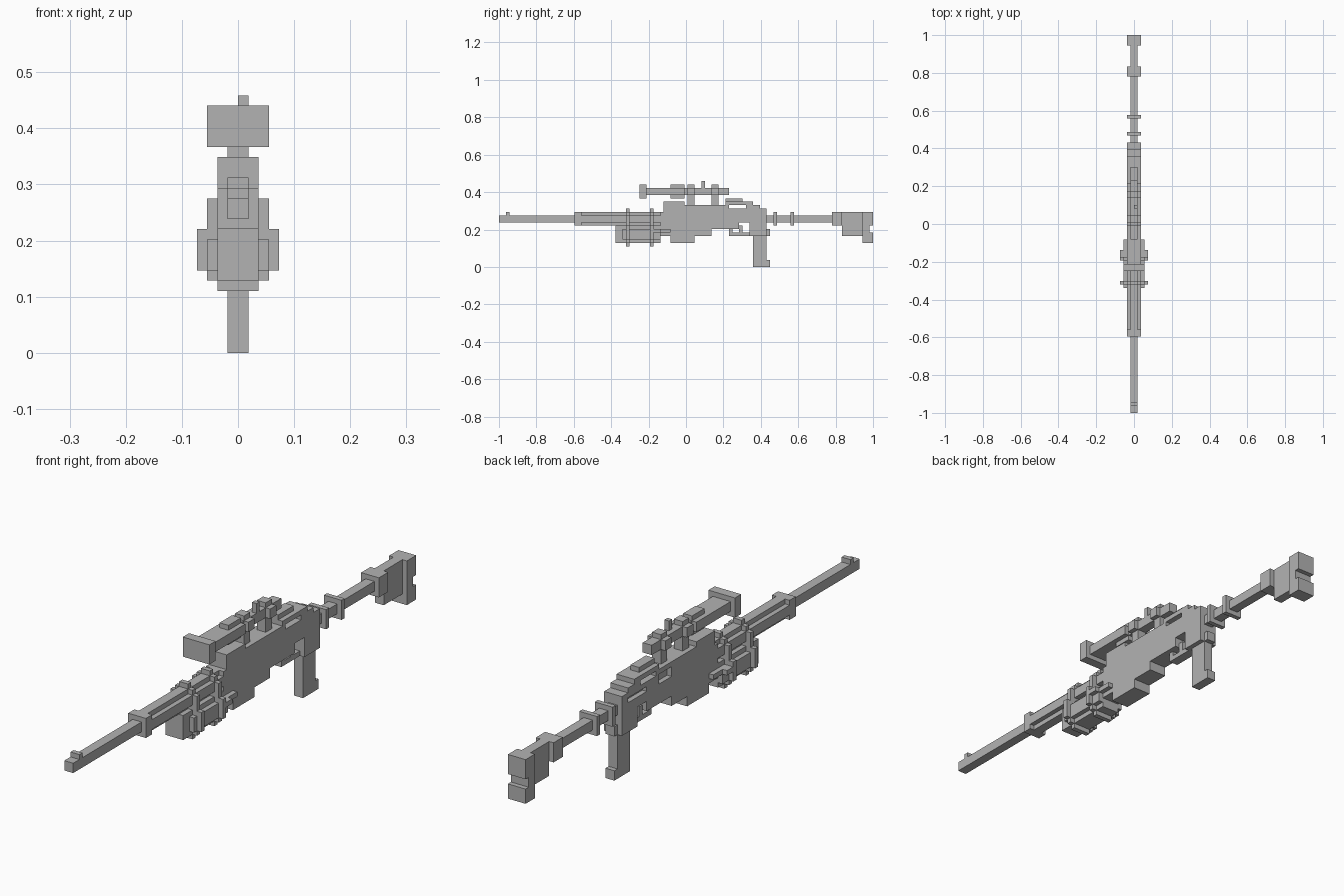
import bpy
import bmesh

if "Cube" in bpy.data.objects:
    bpy.data.objects.remove(bpy.data.objects["Cube"], do_unlink=True)

U = 2 / 109  # size of one grid block

grey = bpy.data.materials.new("plain grey")
grey.use_nodes = True
colour = (0.45, 0.45, 0.45, 1)
grey.diffuse_color = colour
grey.node_tree.nodes["Principled BSDF"].inputs["Base Color"].default_value = colour


def prism(name, outline, x0, x1):
    """Extrude a side outline of (length, height) block positions across x."""
    bm = bmesh.new()
    verts = [bm.verts.new((x0 * U, k * U - 1, z * U)) for k, z in outline]
    face = bm.faces.new(verts)
    moved = bmesh.ops.extrude_face_region(bm, geom=[face])["geom"]
    bmesh.ops.translate(bm, vec=((x1 - x0) * U, 0, 0),
                        verts=[g for g in moved if isinstance(g, bmesh.types.BMVert)])
    bmesh.ops.recalc_face_normals(bm, faces=bm.faces)
    mesh = bpy.data.meshes.new(name)
    bm.to_mesh(mesh)
    bm.free()
    mesh.materials.append(grey)
    obj = bpy.data.objects.new(name, mesh)
    bpy.context.collection.objects.link(obj)
    return obj


def block(name, k0, k1, z0, z1, half=1, x0=None):
    outline = [(k0, z0), (k1, z0), (k1, z1), (k0, z1)]
    return prism(name, outline, -half if x0 is None else x0, half)


def cut(target, name, k0, k1, z0, z1, x0, x1):
    cutter = block(name, k0, k1, z0, z1, x1, x0)
    cutter.hide_render = True
    cutter.hide_viewport = True
    cutter.display_type = 'WIRE'
    mod = target.modifiers.new(name, 'BOOLEAN')
    mod.operation = 'DIFFERENCE'
    mod.solver = 'EXACT'
    mod.object = cutter


# Barrel, front sight and handguard
block("barrel", 0, 22, 13, 15)
block("front_sight", 2, 3, 15, 16)
block("handguard_cap", 22, 24, 12, 16, 2)
block("handguard_core", 24, 48, 12, 16)
block("handguard_sides", 24, 48, 13, 15, 2)

# Underslung box with two stepped straps and side levers
block("box_core", 34, 47, 7, 12, 2)
block("box_sides", 36, 47, 8, 11, 3)
for k in (37, 44):
    for half, z0, z1 in ((4, 8, 12), (3, 7, 15), (2, 6, 16), (1, 16, 17)):
        block("strap", k, k + 1, z0, z1, half)
block("side_lugs", 44, 47, 10, 11, 4)
block("side_levers", 47, 50, 10, 11, 3)

# Receiver with stepped outline
receiver = prism("receiver", [
    (47, 9), (50, 9), (50, 7), (57, 7), (57, 9), (62, 9), (62, 11), (70, 11),
    (70, 13), (73, 13), (73, 9), (78, 9), (78, 17), (76, 17), (76, 18),
    (74, 18), (74, 19), (66, 19), (66, 18), (54, 18), (54, 19), (48, 19),
    (48, 16), (47, 16)], -2, 2)
cut(receiver, "handle_slot_cutter", 67, 72, 17, 18, -3, 3)
cut(receiver, "port_cutter", 62, 66, 15, 17, -3, -1)
cut(receiver, "groove_cutter", 70, 76, 15, 16, -3, -1)
block("top_handle", 66, 71, 19, 20)

# Trigger, guard and grip
block("trigger_guard", 68, 73, 9, 10)
block("guard_front", 67, 68, 9, 11)
block("trigger", 70, 71, 10, 12)
block("grip", 74, 78, 0, 9)
block("grip_foot", 78, 79, 0, 2)
block("grip_heel", 78, 79, 9, 11)

# Rear tube, collars and shoulder stock
block("stock_tube", 78, 97, 13, 15)
for k in (80, 85):
    block("tube_collar", k, k + 1, 12, 16, 2)
block("stock_front", 97, 100, 12, 16, 2)
block("stock_body", 100, 106, 9, 16)
prism("butt_plate", [(106, 7), (109, 7), (109, 10), (108, 10), (108, 12),
                     (109, 12), (109, 16), (106, 16)], -2, 2)

# Scope, mounts and adjustment knob
block("scope_lens", 41, 43, 20, 24, 3)
block("scope_bell", 43, 50, 21, 23, 2)
block("scope_ring_tall", 50, 54, 20, 24, 1)
block("scope_ring_wide", 50, 54, 21, 23, 2)
block("scope_tube", 54, 67, 21, 23)
for k in (55, 62):
    block("scope_mount", k, k + 2, 18, 24)
    block("scope_clamp", k, k + 2, 21, 23, 2)
block("scope_knob", 59, 60, 23, 25, 1, 0)
